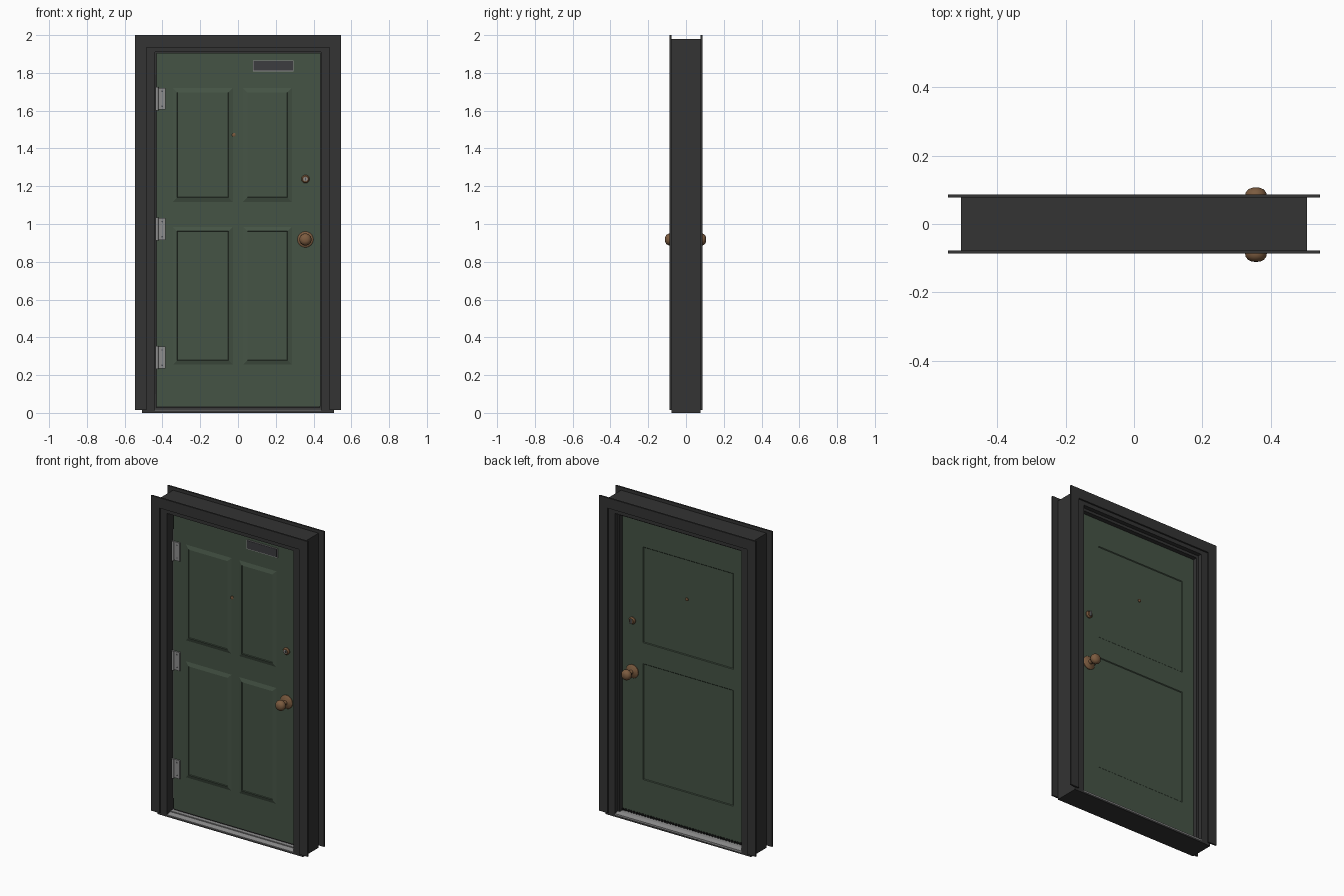
import bpy, bmesh, math
from mathutils import Matrix, Vector

cube = bpy.data.objects.get("Cube")
if cube:
    bpy.data.objects.remove(cube, do_unlink=True)


def material(name, r, g, b):
    m = bpy.data.materials.new(name)
    m.use_nodes = True
    m.diffuse_color = (r, g, b, 1)
    m.node_tree.nodes["Principled BSDF"].inputs["Base Color"].default_value = (r, g, b, 1)
    return m


CHARCOAL = material("charcoal paint", .033, .033, .033)
GREEN = material("green paint", .06, .088, .06)
STEEL = material("brushed steel", .27, .27, .27)
BRASS = material("aged brass", .2, .105, .05)
DARK = material("dark slate", .045, .045, .05)
RUBBER = material("black rubber", .012, .012, .012)


def finish(name, bm, mat, smooth=False):
    bmesh.ops.recalc_face_normals(bm, faces=bm.faces)
    mesh = bpy.data.meshes.new(name)
    bm.to_mesh(mesh)
    bm.free()
    ob = bpy.data.objects.new(name, mesh)
    bpy.context.collection.objects.link(ob)
    mesh.materials.append(mat)
    if smooth:
        bpy.ops.object.select_all(action='DESELECT')
        ob.select_set(True)
        bpy.context.view_layer.objects.active = ob
        bpy.ops.object.shade_smooth_by_angle(angle=math.radians(35))
    return ob


def add_box(bm, x0, x1, y0, y1, z0, z1):
    mid = Vector((x0 + x1, y0 + y1, z0 + z1)) / 2
    size = Matrix.Diagonal((x1 - x0, y1 - y0, z1 - z0, 1))
    bmesh.ops.create_cube(bm, size=1, matrix=Matrix.Translation(mid) @ size)


def box(name, mat, *bounds):
    bm = bmesh.new()
    add_box(bm, *bounds)
    return finish(name, bm, mat)


def extrude(name, mat, points, offset):
    bm = bmesh.new()
    face = bm.faces.new([bm.verts.new(p) for p in points])
    new = bmesh.ops.extrude_face_region(bm, geom=[face])["geom"]
    bmesh.ops.translate(bm, vec=offset, verts=[v for v in new if isinstance(v, bmesh.types.BMVert)])
    return finish(name, bm, mat)


def arch(name, outer, top, inner, inner_top, z0, y0, y1):
    """Square arch: two legs and a head in one piece."""
    half = [(outer, z0), (outer, top)]
    hole = [(inner, inner_top), (inner, z0)]
    pts = [(-x, z) for x, z in half] + half[::-1] + hole[::-1] + [(-x, z) for x, z in hole]
    return extrude(name, CHARCOAL, [(x, y0, z) for x, z in pts], (0, y1 - y0, 0))


def turned(name, mat, x, z, y, side, profile, steps=32):
    """Lathe (radius, height) points about an axis leaving the door at y."""
    bm = bmesh.new()
    verts = [bm.verts.new((x + r, y + side * h, z)) for r, h in profile]
    edges = [bm.edges.new(pair) for pair in zip(verts, verts[1:])]
    bmesh.ops.spin(bm, geom=verts + edges, cent=(x, y, z), axis=(0, 1, 0),
                   angle=math.tau, steps=steps)
    bmesh.ops.remove_doubles(bm, verts=bm.verts, dist=.00005)
    return finish(name, bm, mat, True)


# Frame: jamb, casing on both faces, and the stop behind the door
arch("jamb", .507, 1.98, .44, 1.91, 0, -.077, .077)
arch("front_casing", .545, 2, .485, 1.935, .015, -.087, -.08 + .003)
arch("back_casing", .545, 2, .485, 1.935, .015, .077, .087)
arch("door_stop", .45, 1.92, .427, 1.893, .02, .022, .05)

# Threshold
box("threshold_base", CHARCOAL, -.44, .44, -.077, .077, 0, .012)
sill = [(-.078, .01), (-.078, .014), (-.045, .02), (-.045, .026), (.05, .026), (.077, .02), (.077, .01)]
extrude("sill", STEEL, [(-.44, y, z) for y, z in sill], (.88, 0, 0))

# Door slab with moulded panels
FRONT, BACK = -.025, .021
ROWS = [(.255, .985), (1.117, 1.72)]
FRONT_COLUMNS = [(-.345, -.027), (.026, .285)]
bm = bmesh.new()
add_box(bm, -.432, .436, FRONT, BACK, .035, 1.905)
cuts = [((x, 0, 0), (1, 0, 0)) for col in FRONT_COLUMNS for x in col]
cuts += [((0, 0, z), (0, 0, 1)) for row in ROWS for z in row]
for co, no in cuts:
    bmesh.ops.bisect_plane(bm, geom=bm.verts[:] + bm.edges[:] + bm.faces[:], plane_co=co, plane_no=no)
bmesh.ops.recalc_face_normals(bm, faces=bm.faces)


def panel_faces(side, col, row):
    found = []
    for f in bm.faces:
        c = f.calc_center_median()
        if f.normal.y * side > .9 and col[0] < c.x < col[1] and row[0] < c.z < row[1]:
            found.append(f)
    return found


def mould(faces, insets):
    for thickness, depth in insets:
        bmesh.ops.inset_region(bm, faces=faces, thickness=thickness, depth=depth, use_even_offset=True)


for row in ROWS:
    for col in FRONT_COLUMNS:
        mould(panel_faces(-1, col, row), [(.023, .008), (.002, -.005)])
    mould(panel_faces(1, (-.345, .285), row), [(.004, -.004)])
finish("door", bm, GREEN)

# Rubber sweep with a row of bristle tufts under the door
box("door_sweep", RUBBER, -.432, .432, -.02, .018, .026, .035)
bm = bmesh.new()
for i in range(44):
    x = -.42 + i * .0195
    add_box(bm, x, x + .009, .021, .027, .027, .04)
finish("sweep_bristles", bm, RUBBER)

# Edge strip and strike plate in the side gaps
box("edge_strip", STEEL, -.438, -.433, -.022, .01, .1, 1.79)
box("strike_plate", RUBBER, .436, .44, -.035, .01, .89, .95)

# Hinges: leaf, knuckle and screws
for label, z in (("lower", .293), ("middle", .973), ("upper", 1.663)):
    bm = bmesh.new()
    add_box(bm, -.437, -.383, FRONT - .008, FRONT, z - .058, z + .058)
    bmesh.ops.create_cone(bm, cap_ends=True, segments=16, radius1=.008, radius2=.008, depth=.122,
                          matrix=Matrix.Translation((-.429, FRONT - .012, z)))
    finish(label + "_hinge", bm, STEEL, True)
    for dz in (-.04, .04):
        turned(label + "_hinge_screw", DARK, -.402, z + dz, FRONT - .008, -1,
               [(.004, 0), (.004, .001), (0, .0015)], 10)

# Name plate
box("plate_border", STEEL, .079, .295, FRONT - .004, FRONT, 1.808, 1.866)
box("plate", DARK, .083, .291, FRONT - .006, FRONT - .003, 1.812, 1.862)

# Knobs, deadbolt and peephole
ROSE = [(.042, 0), (.042, .004), (.036, .009), (.022, .012), (.014, .016), (.012, .04)]
BALL = [(.012, .036), (.022, .042), (.029, .05), (.032, .06), (.03, .071), (.023, .08), (.012, .085), (0, .086)]
for label, y, side in (("front", FRONT, -1), ("back", BACK, 1)):
    turned(label + "_rosette", BRASS, .357, .918, y, side, ROSE)
    turned(label + "_knob", BRASS, .357, .918, y, side, BALL)
    turned(label + "_deadbolt", BRASS, .357, 1.238, y, side, [(.022, 0), (.022, .006), (.016, .014), (0, .014)])
    turned(label + "_peephole", BRASS, -.022, 1.472, y, side, [(.01, 0), (.01, .004), (.006, .006), (0, .006)], 16)
turned("lock_cylinder", STEEL, .357, 1.238, FRONT - .014, -1, [(.011, 0), (.011, .002), (0, .002)])
box("keyway", RUBBER, .3555, .3585, FRONT - .0175, FRONT - .015, 1.231, 1.245)
box("thumb_turn", STEEL, .353, .361, BACK + .012, BACK + .026, 1.224, 1.252)
